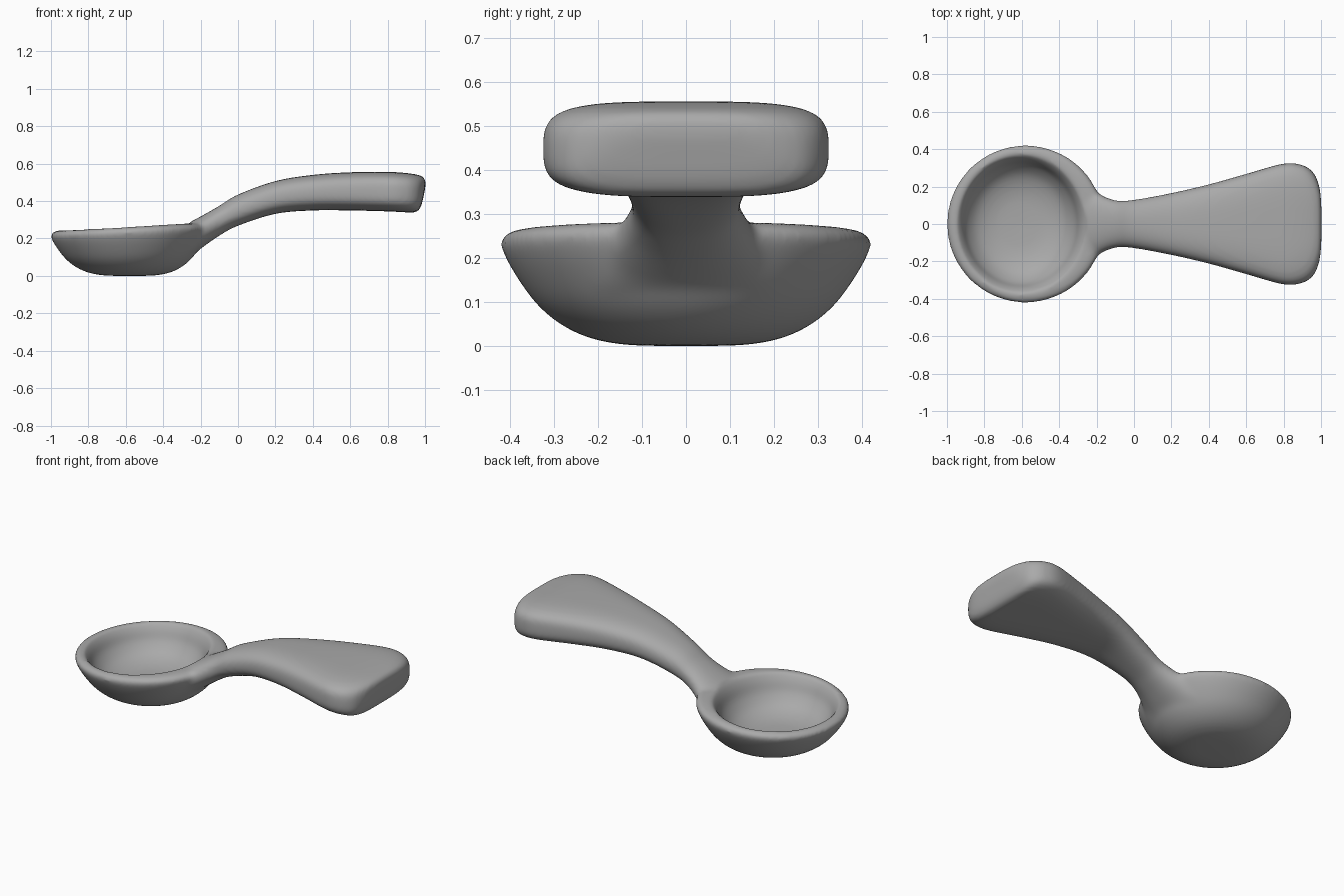
import bpy, bmesh, math

cube = bpy.data.objects.get("Cube")
if cube:
    bpy.data.objects.remove(cube, do_unlink=True)

grey = bpy.data.materials.new("plain grey")
grey.use_nodes = True
COLOUR = (0.4, 0.4, 0.4, 1)
grey.diffuse_color = COLOUR
grey.node_tree.nodes["Principled BSDF"].inputs["Base Color"].default_value = COLOUR


def skin(bm, rings):
    """Join rings of points with quads and cap both ends."""
    loops = [[bm.verts.new(p) for p in ring] for ring in rings]
    for a, b in zip(loops, loops[1:]):
        for i in range(len(a)):
            j = (i + 1) % len(a)
            bm.faces.new((a[i], a[j], b[j], b[i]))
    bm.faces.new(loops[0])
    bm.faces.new(loops[-1])


def spline(points, steps):
    """Smooth curve through the points (Catmull-Rom)."""
    pts = [points[0]] + points + [points[-1]]
    out = []
    for p0, p1, p2, p3 in zip(pts, pts[1:], pts[2:], pts[3:]):
        for s in range(steps):
            t = s / steps
            out.append([b + t * ((c - a) + t * ((2*a - 5*b + 4*c - d) + t * (3*b - a - 3*c + d))) / 2
                        for a, b, c, d in zip(p0, p1, p2, p3)])
    return out + [list(points[-1])]


def turned(bm, profile, cx, sx, sides=96):
    """Turn a radius/height profile around z, with the rim rising to +x."""
    rings = []
    for r, z in spline(profile, 5):
        ring = []
        for i in range(sides):
            a = math.tau * i / sides
            x = r * sx * math.cos(a)
            ring.append((cx + x, r * math.sin(a), z * (1 + 0.2 * x)))
        rings.append(ring)
    skin(bm, rings)


def lofted(bm, stations, sides=64):
    """Superellipse sections: x, top, bottom, half width, squareness."""
    rings = []
    for x, top, low, half, power in spline(stations, 6):
        ring = []
        for i in range(sides):
            a = math.tau * i / sides
            c, s = math.cos(a), math.sin(a)
            y = half * math.copysign(abs(c) ** (2 / power), c)
            z = (top - low) / 2 * math.copysign(abs(s) ** (2 / power), s)
            ring.append((x, y, (top + low) / 2 + z))
        rings.append(ring)
    skin(bm, rings)


def finish(name, bm):
    bmesh.ops.recalc_face_normals(bm, faces=bm.faces)
    mesh = bpy.data.meshes.new(name)
    bm.to_mesh(mesh)
    bm.free()
    obj = bpy.data.objects.new(name, mesh)
    bpy.context.collection.objects.link(obj)
    mesh.materials.append(grey)
    return obj


# Bowl body and handle, fused into one piece
bm = bmesh.new()
turned(bm, [(0.01, 0), (0.15, 0.004), (0.25, 0.03), (0.33, 0.085), (0.39, 0.165),
            (0.422, 0.23), (0.415, 0.25), (0.385, 0.262), (0.3, 0.264), (0.01, 0.264)], -0.58, 1)
lofted(bm, [
    (-0.42, 0.25, 0.06, 0.3, 2.2),
    (-0.3, 0.27, 0.07, 0.24, 2.2),
    (-0.2, 0.318, 0.145, 0.17, 2.2),
    (-0.1, 0.375, 0.215, 0.128, 2.3),
    (0, 0.435, 0.268, 0.13, 2.4),
    (0.2, 0.507, 0.332, 0.166, 2.7),
    (0.4, 0.54, 0.35, 0.212, 3),
    (0.6, 0.554, 0.35, 0.268, 3.4),
    (0.8, 0.556, 0.345, 0.323, 3.8),
    (0.9, 0.55, 0.34, 0.315, 3.8),
    (0.955, 0.542, 0.341, 0.28, 3.6),
    (0.98, 0.535, 0.375, 0.235, 3.4),
    (0.995, 0.527, 0.44, 0.18, 3.2),
    (1.003, 0.51, 0.48, 0.1, 3)])
spoon = finish("spoon", bm)

# Hollow of the bowl
bm = bmesh.new()
turned(bm, [(0.01, 0.065), (0.15, 0.073), (0.25, 0.105), (0.31, 0.16),
            (0.34, 0.22), (0.36, 0.25), (0.4, 0.3), (0.4, 0.45), (0.01, 0.45)], -0.605, 0.92)
hollow = finish("bowl_cutter", bm)
hollow.hide_render = True
hollow.hide_set(True)


def remesh(size):
    mod = spoon.modifiers.new("Remesh", "REMESH")
    mod.mode = "VOXEL"
    mod.voxel_size = size
    mod.use_smooth_shade = True


def smooth(count):
    mod = spoon.modifiers.new("Smooth", "SMOOTH")
    mod.factor = 0.5
    mod.iterations = count


remesh(0.012)
smooth(8)
cut = spoon.modifiers.new("Hollow", "BOOLEAN")
cut.operation = "DIFFERENCE"
cut.object = hollow
cut.solver = "EXACT"
remesh(0.01)
smooth(8)

bpy.context.view_layer.objects.active = spoon
spoon.select_set(True)
for mod in list(spoon.modifiers):
    bpy.ops.object.modifier_apply(modifier=mod.name)
bpy.data.objects.remove(hollow, do_unlink=True)
bpy.ops.object.shade_smooth()
